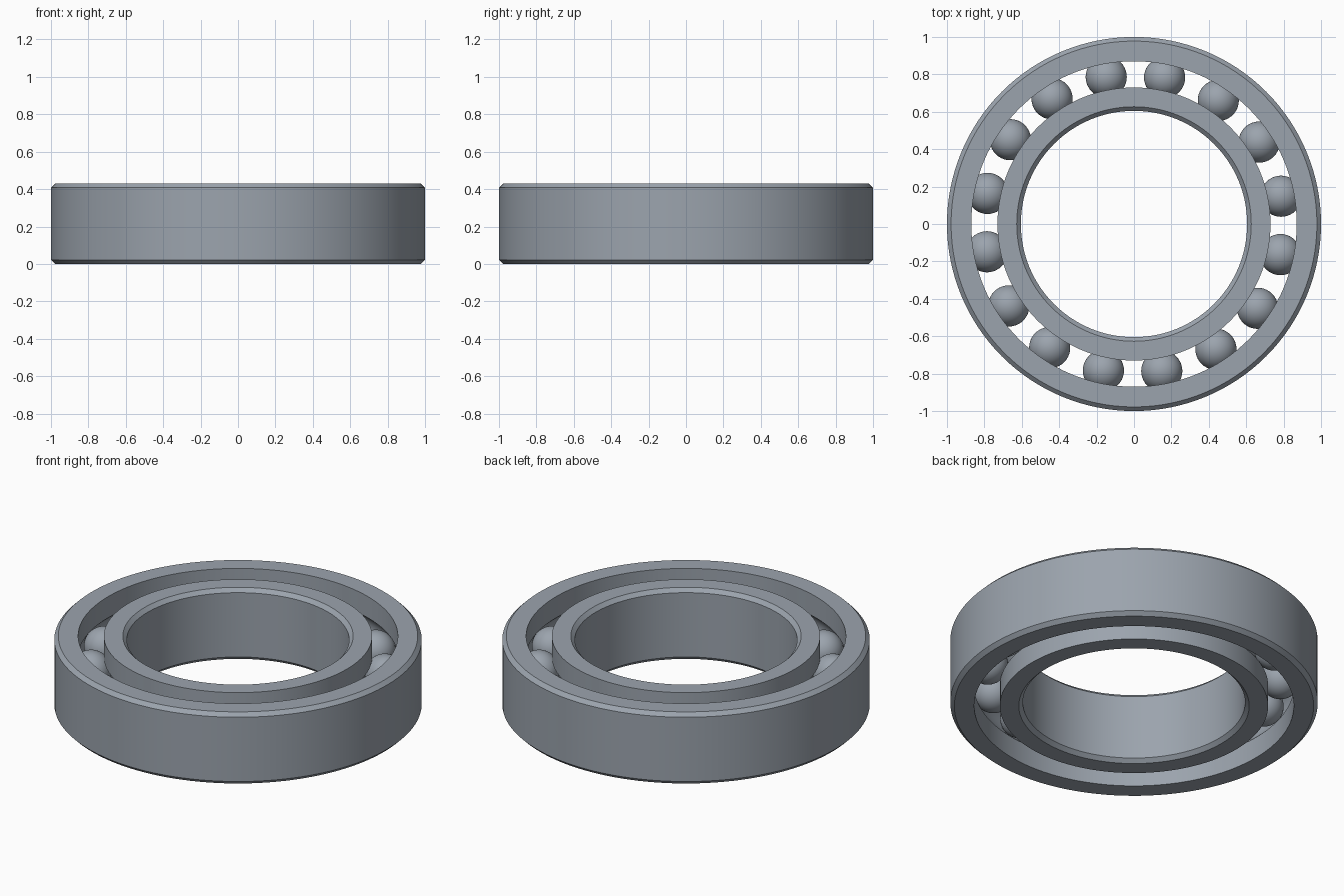
import bpy, bmesh
from math import sin, cos, asin, pi, radians

old = bpy.data.objects.get("Cube")
if old:
    bpy.data.objects.remove(old, do_unlink=True)

HEIGHT = 0.43
MID = HEIGHT / 2
CHAMFER = 0.022
ORBIT = 0.8            # radius of the ball circle
BALL = 0.11
GROOVE = 0.112
BALL_COUNT = 16
SEGMENTS = 128

steel = bpy.data.materials.new("steel_grey")
steel.use_nodes = True
colour = (0.33, 0.37, 0.42, 1)
steel.diffuse_color = colour
steel.node_tree.nodes["Principled BSDF"].inputs["Base Color"].default_value = colour


def finish(name, bm):
    mesh = bpy.data.meshes.new(name)
    bm.to_mesh(mesh)
    bm.free()
    mesh.materials.append(steel)
    obj = bpy.data.objects.new(name, mesh)
    bpy.context.collection.objects.link(obj)
    bpy.ops.object.select_all(action="DESELECT")
    obj.select_set(True)
    bpy.context.view_layer.objects.active = obj
    bpy.ops.object.shade_smooth_by_angle(angle=radians(30))
    return obj


def make_ring(name, plain, raceway):
    """Lathe a ring: chamfered plain wall on one side, ball groove on the other."""
    side = 1 if raceway > plain else -1
    inset = plain + side * CHAMFER
    points = [(raceway, 0), (inset, 0), (plain, CHAMFER),
              (plain, HEIGHT - CHAMFER), (inset, HEIGHT), (raceway, HEIGHT)]
    # Groove arc, from its upper lip to its lower lip
    offset = abs(ORBIT - raceway)
    lip = pi / 2 - asin(offset / GROOVE)
    steps = 12
    for i in range(steps + 1):
        a = lip - 2 * lip * i / steps
        points.append((ORBIT - side * GROOVE * cos(a), MID + GROOVE * sin(a)))

    bm = bmesh.new()
    rows = []
    for s in range(SEGMENTS):
        t = 2 * pi * s / SEGMENTS
        rows.append([bm.verts.new((r * cos(t), r * sin(t), z)) for r, z in points])
    count = len(points)
    for s in range(SEGMENTS):
        a, b = rows[s], rows[(s + 1) % SEGMENTS]
        for i in range(count):
            j = (i + 1) % count
            bm.faces.new((a[i], b[i], b[j], a[j]))
    bmesh.ops.recalc_face_normals(bm, faces=bm.faces)
    return finish(name, bm)


# Rings
make_ring("outer_ring", 1.0, 0.87)
make_ring("inner_ring", 0.605, 0.73)

# Balls share one mesh
bm = bmesh.new()
bmesh.ops.create_uvsphere(bm, u_segments=40, v_segments=24, radius=BALL)
first = finish("ball_1", bm)
for i in range(BALL_COUNT):
    ball = first
    if i:
        ball = bpy.data.objects.new(f"ball_{i + 1}", first.data)
        bpy.context.collection.objects.link(ball)
    t = radians(10.7) + 2 * pi * i / BALL_COUNT
    ball.location = (ORBIT * cos(t), ORBIT * sin(t), MID)
